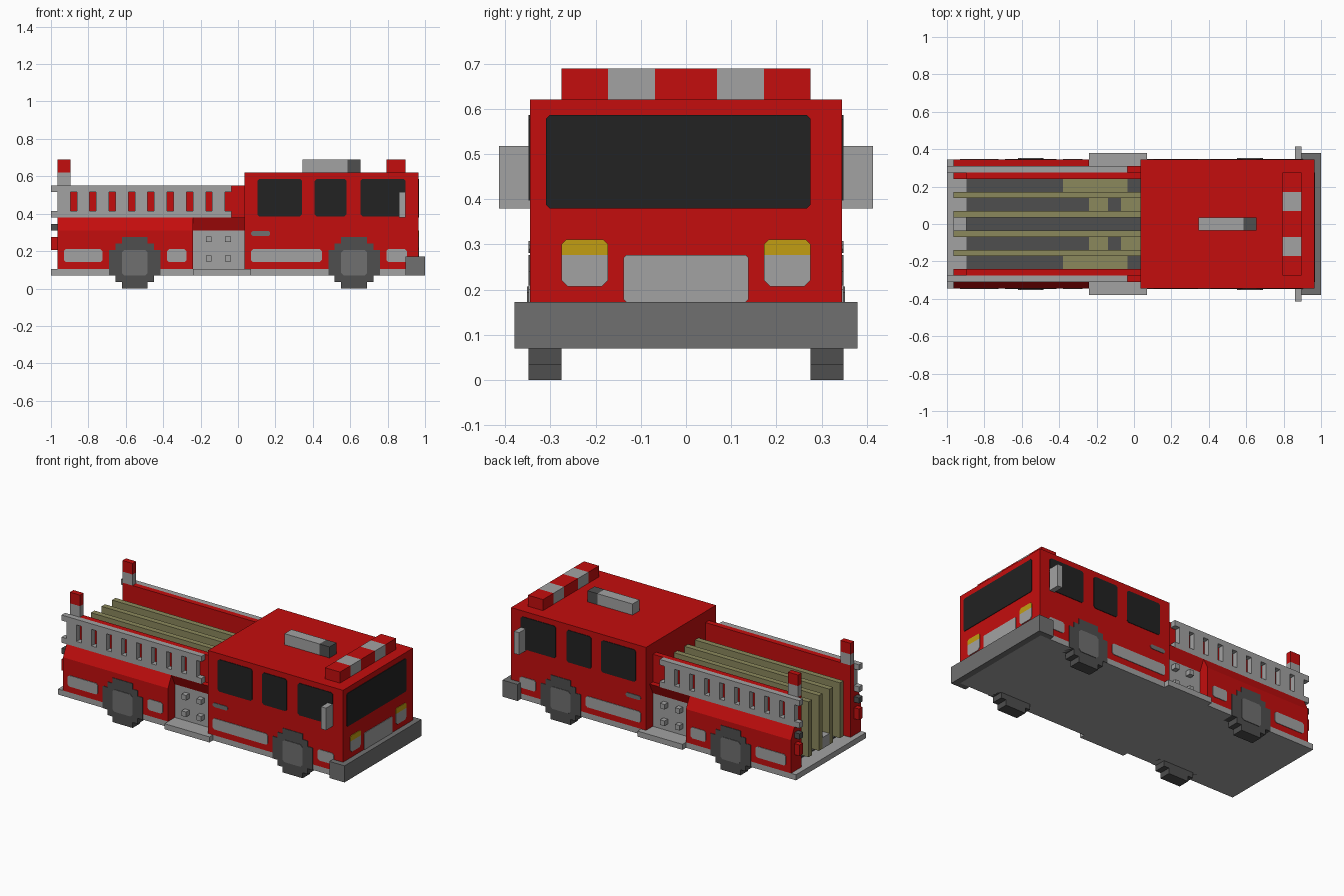
import bpy, bmesh
from mathutils import Vector

if "Cube" in bpy.data.objects:
    bpy.data.objects.remove(bpy.data.objects["Cube"], do_unlink=True)

U = 2 / 58  # one grid unit; x runs 0..58 from rear to nose


def srgb(v):
    v /= 255
    return v / 12.92 if v <= 0.04045 else ((v + 0.055) / 1.055) ** 2.4


def material(name, r, g, b):
    m = bpy.data.materials.new(name)
    col = (srgb(r), srgb(g), srgb(b), 1)
    m.diffuse_color = col
    m.use_nodes = True
    m.node_tree.nodes["Principled BSDF"].inputs["Base Color"].default_value = col
    return m


RED = material("fire red", 196, 13, 13)
LIGHT = material("light grey", 162, 162, 162)
GREY = material("mid grey", 112, 112, 112)
TYRE = material("dark grey", 78, 78, 78)
GLASS = material("black glass", 34, 34, 34)
TAN = material("hose tan", 139, 136, 92)
AMBER = material("amber", 194, 157, 18)


def finish(name, bm, mat, mirror):
    bmesh.ops.recalc_face_normals(bm, faces=bm.faces)
    me = bpy.data.meshes.new(name)
    bm.to_mesh(me)
    bm.free()
    me.materials.append(mat)
    ob = bpy.data.objects.new(name, me)
    bpy.context.collection.objects.link(ob)
    if mirror:
        mod = ob.modifiers.new("other side", 'MIRROR')
        mod.use_axis = (False, True, False)
        mod.use_clip = False
        mod.use_mirror_merge = False
    return ob


def prism(bm, pts, a, b, axis):
    """Extrude a 2D outline from a to b along an axis (grid units)."""
    def at(p, d):
        x, y, z = {'x': (d, p[0], p[1]), 'y': (p[0], d, p[1]), 'z': (p[0], p[1], d)}[axis]
        return bm.verts.new(Vector((x - 29, y, z)) * U)
    lo = [at(p, a) for p in pts]
    hi = [at(p, b) for p in pts]
    bm.faces.new(lo)
    bm.faces.new(hi)
    n = len(pts)
    for i in range(n):
        j = (i + 1) % n
        bm.faces.new((lo[i], lo[j], hi[j], hi[i]))


def rect(u0, u1, v0, v1, c=0):
    """Rectangle outline with optional cut corners."""
    if not c:
        return [(u0, v0), (u1, v0), (u1, v1), (u0, v1)]
    return [(u0 + c, v0), (u1 - c, v0), (u1, v0 + c), (u1, v1 - c),
            (u1 - c, v1), (u0 + c, v1), (u0, v1 - c), (u0, v0 + c)]


def boxes(name, mat, items, mirror=False):
    """Boxes given as (x0, x1, y0, y1, z0, z1) in one object."""
    bm = bmesh.new()
    for x0, x1, y0, y1, z0, z1 in items:
        prism(bm, rect(x0, x1, z0, z1), y0, y1, 'y')
    return finish(name, bm, mat, mirror)


def shape(name, mat, pts, a, b, axis, mirror=False):
    bm = bmesh.new()
    prism(bm, pts, a, b, axis)
    return finish(name, bm, mat, mirror)


def side_plates(name, mat, rects, c=0.3, out=10.1):
    """Thin painted panels on both flanks."""
    bm = bmesh.new()
    for r in rects:
        prism(bm, rect(*r, c), out - 0.15, out, 'y')
    return finish(name, bm, mat, True)


# Chassis, side steps and bumper
boxes("chassis_plate", LIGHT, [(0, 56.9, -10, 10, 2, 3)])
boxes("side_step", LIGHT, [(22, 31, 9.9, 11, 2, 3)], True)
boxes("front_bumper", GREY, [(55, 58, -11, 11, 2, 5)])

# Cab with windows, lamps and trim
boxes("cab", RED, [(30, 57, -10, 10, 3, 18)])
side_plates("side_window", GLASS, [(32, 38.9, 11.2, 17), (40.9, 45.8, 11.2, 17), (48, 55, 11.2, 17)])
shape("windshield", GLASS, rect(-9, 8, 11, 17, 0.25), 56.9, 57.1, 'x')
shape("grille", LIGHT, rect(-4, 4, 5, 8, 0.15), 56.9, 57.1, 'x')
shape("headlight", LIGHT, [(5, 6.4), (5.4, 6), (7.6, 6), (8, 6.4), (8, 8), (5, 8)],
      56.9, 57.1, 'x', True)
shape("turn_signal", AMBER, [(5, 8), (8, 8), (8, 8.7), (7.7, 9), (5.3, 9), (5, 8.7)],
      56.9, 57.1, 'x', True)
boxes("wing_mirror", LIGHT, [(54, 55, 10, 12, 11, 15)], True)
side_plates("door_handle", GREY, [(31, 34, 8.15, 8.9)], 0.25)
side_plates("flank_panel", LIGHT, [(31, 42, 4.1, 6.1), (52, 55.2, 4.1, 6.1),
                                   (2, 8, 4.1, 6.1), (18, 21, 4.1, 6.1)])

# Roof light bar and siren
boxes("light_bar", RED, [(52, 55, y, y + w, 18, 20) for y, w in ((-8, 3), (-2, 4), (5, 3))])
boxes("light_bar_lamp", LIGHT, [(52, 55, 2, 5, 18, 20)], True)
boxes("siren_body", LIGHT, [(39, 46, -1, 1, 18, 20)])
boxes("siren_horn", TYRE, [(46, 48, -1, 1, 18, 20)])

# Rear body: sloped lockers outside, thin bed walls inside
shape("rear_locker", RED, [(7.5, 3), (10, 3), (10, 9), (9, 11), (7.5, 11)], 1, 22, 'x', True)
boxes("bed_wall", RED, [(1, 30, 7, 8, 3, 16)], True)
boxes("tail_light", RED, [(0, 1, 8, 9, 6, 8)], True)
boxes("tail_marker", TYRE, [(0, 1, 8, 9, 9, 10)], True)

# Pump panel with valves, under a sloped red overhang
boxes("pump_panel", LIGHT, [(22, 30, 7.5, 8.05, 3, 9)], True)
shape("panel_overhang", RED, [(7.5, 9), (8.05, 9), (9, 11), (7.5, 11)], 22, 30, 'x', True)
boxes("pump_valve", LIGHT, [(x, x + 0.9, 8, 9, z, z + 0.9)
                            for x in (24, 27) for z in (4.2, 7.2)], True)

# Ladders: two rails and a row of wide rungs
boxes("ladder", LIGHT, [(0, 28, 8, 9, 11, 12), (0, 28, 8, 9, 15, 16)]
      + [(x, x + 2, 8, 9, 12, 15) for x in range(1, 27, 3)], True)

# Rear beacons on posts
boxes("beacon_post", LIGHT, [(1, 3, 7, 8, 16, 18)], True)
boxes("beacon", RED, [(1, 3, 7, 8, 18, 20)], True)

# Hose bed: floor, folded hoses and rear fitting
boxes("bed_floor", TYRE, [(3, 30, -7, 7, 3, 3.2)])
boxes("folded_hose", TAN, [(1, 30, 1, 2, 4, 14), (1, 30, 4, 5, 4, 14)], True)
boxes("hose_floor", TAN, [(18, 28, 5, 7, 3.2, 3.4), (22, 25, 2, 4, 3.2, 3.4),
                          (27, 30, 2, 4, 3.2, 3.4)], True)
boxes("rear_fitting", LIGHT, [(1, 3, -1, 1, 4, 6)])

# Wheels: stepped round tyres with flat hubs
quarter = [(4, 2), (3, 2), (3, 3), (2, 3), (2, 4)]
outline = (quarter + [(-x, z) for x, z in reversed(quarter)]
           + [(-x, -z) for x, z in quarter] + [(x, -z) for x, z in reversed(quarter)])
for label, cx in (("front", 47), ("rear", 13)):
    shape(label + "_wheel", TYRE, [(cx + x, 4 + z) for x, z in outline], 8, 10.1, 'y', True)
    side_plates(label + "_hub", GREY, [(cx - 2, cx + 2, 2, 6)], 0.4, 10.2)
